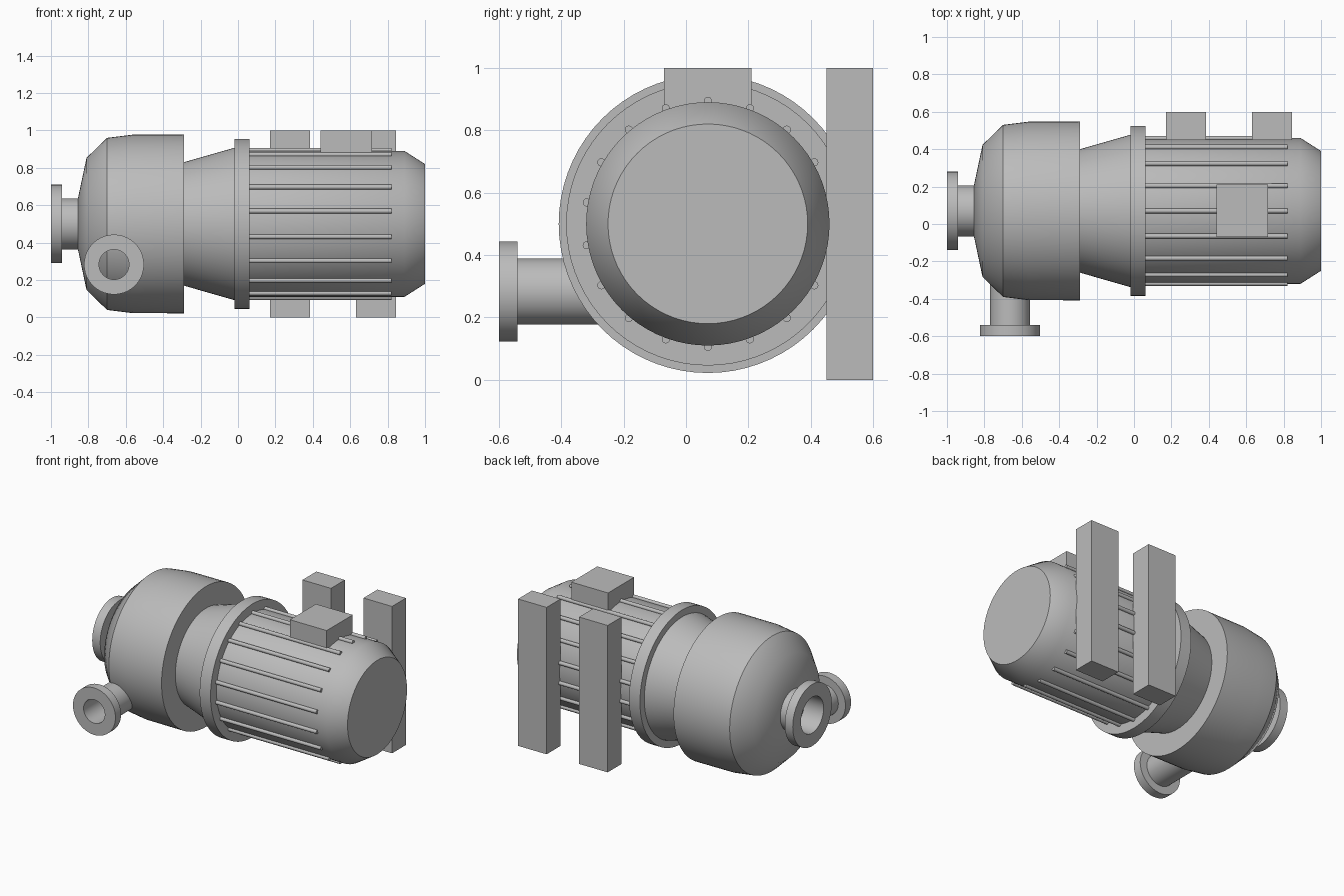
import bpy, bmesh, math
from mathutils import Matrix, Vector

cube = bpy.data.objects.get("Cube")
if cube:
    bpy.data.objects.remove(cube)

steel = bpy.data.materials.new("grey_steel")
steel.use_nodes = True
colour = (0.5, 0.5, 0.5, 1)
steel.diffuse_color = colour
steel.node_tree.nodes["Principled BSDF"].inputs["Base Color"].default_value = colour

AXIS = Vector((0, 0.07, 0.5))  # shaft centre line


def finish(name, bm, smooth=True):
    bmesh.ops.recalc_face_normals(bm, faces=bm.faces)
    mesh = bpy.data.meshes.new(name)
    bm.to_mesh(mesh)
    bm.free()
    mesh.materials.append(steel)
    obj = bpy.data.objects.new(name, mesh)
    bpy.context.collection.objects.link(obj)
    if smooth:
        bpy.ops.object.select_all(action="DESELECT")
        obj.select_set(True)
        bpy.context.view_layer.objects.active = obj
        bpy.ops.object.shade_smooth_by_angle(angle=math.radians(35))
    return obj


def lathe(name, profile, centre=AXIS, turn=0, steps=72, closed=False):
    """Spin (along, radius) points round the x axis, then turn about z."""
    bm = bmesh.new()
    verts = [bm.verts.new((a, 0, r)) for a, r in profile]
    edges = [bm.edges.new(pair) for pair in zip(verts, verts[1:])]
    if closed:
        edges.append(bm.edges.new((verts[-1], verts[0])))
    bmesh.ops.spin(bm, geom=verts + edges, axis=(1, 0, 0), cent=(0, 0, 0),
                   angle=math.tau, steps=steps, use_merge=True)
    bmesh.ops.remove_doubles(bm, verts=bm.verts, dist=1e-5)
    bm.transform(Matrix.Translation(centre) @ Matrix.Rotation(turn, 4, "Z"))
    return finish(name, bm)


def box(name, low, high):
    low, high = Vector(low), Vector(high)
    bm = bmesh.new()
    bmesh.ops.create_cube(bm, size=1)
    bm.transform(Matrix.Translation((low + high) / 2)
                 @ Matrix.Diagonal(high - low).to_4x4())
    return finish(name, bm, smooth=False)


def flanged_pipe(name, start, neck, end, pipe_r, flange_r, bore_r, **place):
    return lathe(name, [(start, bore_r), (start, flange_r), (neck, flange_r),
                        (neck, pipe_r), (end, pipe_r), (end, bore_r)],
                 closed=True, **place)


# Pump casing and its connection to the motor
lathe("pump_casing", [(-0.855, 0), (-0.855, 0.14), (-0.81, 0.353), (-0.7, 0.46),
                      (-0.565, 0.477), (-0.29, 0.478), (-0.29, 0)])
lathe("adapter_cone", [(-0.3, 0), (-0.3, 0.327), (-0.01, 0.41), (-0.01, 0)])
lathe("motor_flange", [(-0.02, 0), (-0.02, 0.454), (0.062, 0.454), (0.062, 0)])

# Motor with tapered end cover
lathe("motor_body", [(0.05, 0), (0.05, 0.39), (0.89, 0.39), (1, 0.32), (1, 0)])

# Inlet on the shaft line, outlet towards the front
flanged_pipe("inlet_pipe", -1, -0.94, -0.84, 0.137, 0.21, 0.122)
flanged_pipe("outlet_pipe", -0.6, -0.54, -0.25, 0.106, 0.16, 0.08,
             centre=Vector((-0.663, 0, 0.283)), turn=math.pi / 2)

# Cooling ribs evenly spaced round the motor
FINS = 18
for i in range(FINS):
    a = math.tau * i / FINS
    offset = Vector((0, math.sin(a), math.cos(a))) * 0.394
    lathe(f"cooling_rib_{i + 1}", [(0.06, 0), (0.06, 0.013), (0.82, 0.013), (0.82, 0)],
          centre=AXIS + offset, steps=16)

# Terminal box and mounting feet
box("terminal_box", (0.44, -0.07, 0.8), (0.717, 0.21, 1))
for side, x in (("inner", 0.17), ("outer", 0.63)):
    box(f"{side}_mounting_foot", (x, 0.45, 0), (x + 0.215, 0.6, 1))
